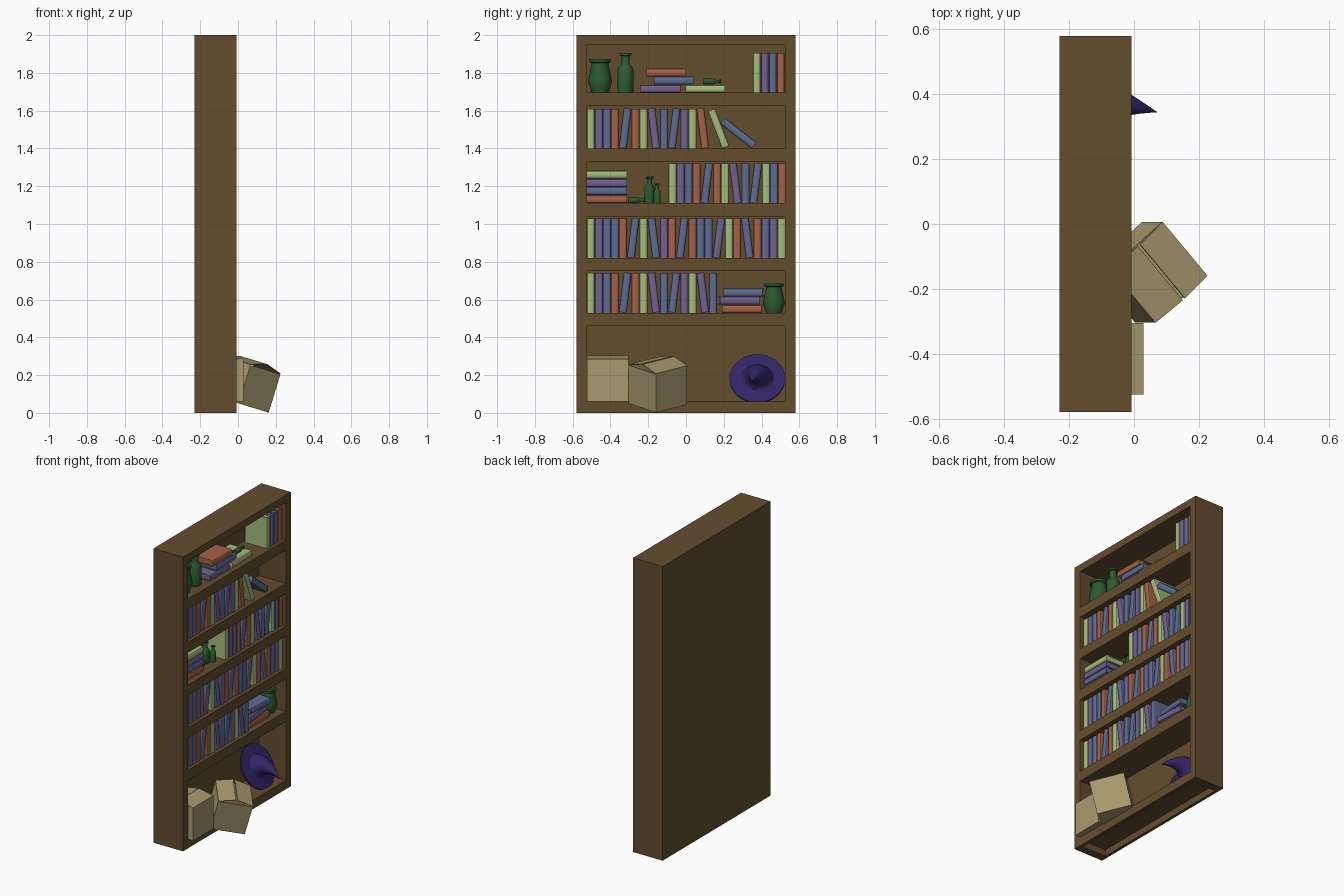
import bpy, bmesh, math
from mathutils import Matrix, Vector

if "Cube" in bpy.data.objects:
    bpy.data.objects.remove(bpy.data.objects["Cube"])

def material(name, col):
    m = bpy.data.materials.new(name)
    m.diffuse_color = (*col, 1)
    m.use_nodes = True
    m.node_tree.nodes["Principled BSDF"].inputs["Base Color"].default_value = m.diffuse_color
    return m

WOOD = material("dark_wood", (0.127, 0.074, 0.027))
GLASS = material("bottle_green", (0.024, 0.105, 0.029))
HAT = material("hat_indigo", (0.032, 0.018, 0.13))
CARD = material("cardboard", (0.40, 0.32, 0.155))
BOOK = {"G": material("book_green", (0.37, 0.51, 0.20)),
        "P": material("book_purple", (0.17, 0.12, 0.28)),
        "B": material("book_blue", (0.11, 0.15, 0.29)),
        "O": material("book_rust", (0.38, 0.12, 0.06))}

def add(name, mesh, matrix=None):
    ob = bpy.data.objects.new(name, mesh)
    bpy.context.collection.objects.link(ob)
    if matrix is not None:
        ob.matrix_world = matrix
    return ob

def finish(name, bm, mat, smooth=False):
    bmesh.ops.recalc_face_normals(bm, faces=bm.faces)
    if smooth:
        for f in bm.faces:
            f.smooth = True
        for e in bm.edges:
            if len(e.link_faces) == 2 and e.calc_face_angle() > math.radians(40):
                e.smooth = False
    me = bpy.data.meshes.new(name)
    bm.to_mesh(me)
    bm.free()
    me.materials.append(mat)
    return me

def cuboid(bm, x0, x1, y0, y1, z0, z1):
    m = Matrix.Translation(((x0+x1)/2, (y0+y1)/2, (z0+z1)/2)) @ Matrix.Diagonal((x1-x0, y1-y0, z1-z0, 1))
    bmesh.ops.create_cube(bm, size=1, matrix=m)

def board(name, *dims):
    bm = bmesh.new()
    cuboid(bm, *dims)
    add(name, finish(name, bm, WOOD))

# Case: sides, back, top, plinth rail, shelves
F, B, IN = -0.008, -0.23, 0.525
board("left_side", B, F, -0.58, -IN, 0, 2)
board("right_side", B, F, IN, 0.58, 0, 2)
board("back_panel", B, -0.21, -IN, IN, 0, 1.95)
board("top_board", B, F, -IN, IN, 1.95, 2)
board("bottom_rail", -0.03, F, -IN, IN, 0, 0.06)
board("bottom_board", -0.21, -0.03, -IN, IN, 0.045, 0.06)
SHELF = [0.53, 0.82, 1.11, 1.40, 1.695]
for z in SHELF:
    board("shelf", -0.21, F, -IN, IN, z - 0.07, z)

# Book mesh: wrapped cover with rounded spine, inset pages
T, H, D = 0.0415, 0.21, 0.165
def book_mesh(key):
    bm = bmesh.new()
    h, w = T / 2, T / 2 - 0.005
    pts = [(-D, -h)]
    for i in range(7):
        a = math.pi * (i / 6 - 0.5)
        pts.append((-0.01 + 0.01 * math.cos(a), h * math.sin(a)))
    pts += [(-D, h), (-D, w), (-0.012, w), (-0.012, -w), (-D, -w)]
    face = bm.faces.new([bm.verts.new((x, y, -H / 2)) for x, y in pts])
    ext = bmesh.ops.extrude_face_region(bm, geom=[face])
    bmesh.ops.translate(bm, vec=(0, 0, H), verts=[v for v in ext["geom"] if isinstance(v, bmesh.types.BMVert)])
    cuboid(bm, -D + 0.006, -0.011, -w, w, -H / 2 + 0.005, H / 2 - 0.005)
    return finish("book_" + key, bm, BOOK[key])
BOOKS = {k: book_mesh(k) for k in BOOK}
SPINE = -0.028

def standing(key, y, z, lean=0):
    a = math.radians(abs(lean))
    zc = z + H / 2 * math.cos(a) + T / 2 * math.sin(a)
    add("standing_book", BOOKS[key], Matrix.Translation((SPINE, y, zc)) @ Matrix.Rotation(-math.radians(lean), 4, 'X'))

def lying(key, y, z, yaw=0):
    add("lying_book", BOOKS[key], Matrix.Translation((SPINE - 0.012, y, z + T / 2))
        @ Matrix.Rotation(math.radians(yaw), 4, 'Z') @ Matrix.Rotation(math.pi / 2, 4, 'X'))

def row(seq, y, z):
    # "/" and "\" make the next book lean right or left
    lean = 0
    for c in seq:
        if c in "/\\":
            lean = 7 if c == "/" else -7
            continue
        step = 0.066 if lean else 0.0425
        standing(c, y + step / 2, z, lean)
        y += step
        lean = 0

row("GPBO/BOG\\PB/BPG\\PB", -IN, SHELF[0])
row("GPBBO/BG\\BPO/BOBB/PGO\\BOBPG", -IN, SHELF[1])
row("GPBO/BOG\\PB/BGBO", -0.093, SHELF[2])
row("GPBO/BOG\\PB/BPG\\O", -IN, SHELF[3])
standing("G", 0.172, SHELF[3], -21)
standing("B", 0.277, SHELF[3], -52)
row("GPBO", 0.353, SHELF[4])

# Stacked books
for i, (k, y, a) in enumerate([("O", 0.295, 0), ("P", 0.285, 4), ("B", 0.30, -3)]):
    lying(k, y, SHELF[0] + i * 0.0435, a)
for i, k in enumerate("OBPG"):
    lying(k, -0.418, SHELF[2] + i * 0.0435)
lying("P", -0.135, SHELF[4])
lying("G", 0.102, SHELF[4])
lying("B", -0.065, SHELF[4] + 0.0435)
lying("O", -0.105, SHELF[4] + 0.087)

# Vases and bottles: lathed profiles
VASE = [(0.0, 0), (0.045, 0), (0.063, 0.055), (0.061, 0.075), (0.045, 0.15), (0.045, 0.158),
        (0.056, 0.163), (0.056, 0.178), (0.044, 0.178), (0.040, 0.15), (0.0, 0.14)]
BOTTLE = [(0.0, 0), (0.040, 0), (0.042, 0.01), (0.042, 0.12), (0.036, 0.135), (0.024, 0.148), (0.022, 0.155),
          (0.022, 0.195), (0.031, 0.198), (0.031, 0.21), (0.02, 0.21), (0.018, 0.16), (0.0, 0.155)]

def lathe(name, prof, matrix, n=24):
    bm = bmesh.new()
    vs = [bm.verts.new((r, 0, z)) for r, z in prof]
    es = [bm.edges.new(p) for p in zip(vs, vs[1:])]
    bmesh.ops.spin(bm, geom=vs + es, cent=(0, 0, 0), axis=(0, 0, 1), angle=2 * math.pi, steps=n)
    bmesh.ops.remove_doubles(bm, verts=bm.verts, dist=1e-5)
    add(name, finish(name, bm, GLASS, True), matrix)

def at(x, y, z, sr=1, sz=1):
    return Matrix.Translation((x, y, z)) @ Matrix.Diagonal((sr, sr, sz, 1))

LIE = Matrix.Rotation(-math.pi / 2, 4, 'X')
lathe("large_vase", VASE, at(-0.10, -0.455, SHELF[4]))
lathe("small_vase", VASE, at(-0.10, 0.465, SHELF[0], 0.92, 0.87))
lathe("tall_bottle", BOTTLE, at(-0.10, -0.32, SHELF[4]))
lathe("medium_bottle", BOTTLE, at(-0.11, -0.193, SHELF[2], 0.64, 0.67))
lathe("small_bottle", BOTTLE, at(-0.08, -0.153, SHELF[2], 0.43, 0.5))
lathe("fallen_bottle", BOTTLE, at(-0.09, -0.307, SHELF[2] + 0.017) @ LIE @ at(0, 0, 0, 0.40, 0.42))
lathe("fallen_bottle_on_book", BOTTLE, at(-0.09, 0.09, SHELF[4] + 0.06) @ LIE @ at(0, 0, 0, 0.38, 0.45))

# Cardboard boxes: open shell with two sloping flaps
def carton(name, h, rise, gap, matrix):
    bm = bmesh.new()
    s = 0.11
    cuboid(bm, -s, s, -s, s, 0, h)
    bm.faces.ensure_lookup_table()
    bmesh.ops.delete(bm, geom=[f for f in bm.faces if f.calc_center_median().z > h - 0.001], context='FACES_ONLY')
    bmesh.ops.recalc_face_normals(bm, faces=bm.faces)
    for d in (1, -1):
        q = [(d * s, -s, h), (d * s, s, h), (d * gap, s, h + rise), (d * gap, -s, h + rise)]
        bm.faces.new([bm.verts.new(p) for p in (q if d > 0 else q[::-1])])
    ob = add(name, finish(name, bm, CARD), matrix)
    mod = ob.modifiers.new("thickness", 'SOLIDIFY')
    mod.thickness = 0.004

carton("upright_carton", 0.225, 0.02, 0.001, Matrix.Translation((-0.08, -0.415, 0.06)))
carton("tipped_carton", 0.212, 0.027, 0.004, Matrix.Translation((0.014, -0.149, 0.047))
       @ Matrix.Rotation(math.radians(17), 4, 'Y') @ Matrix.Rotation(math.radians(41), 4, 'Z'))

# Pointed hat leaning on the back: brim rings, then crown rings along a bent axis
c, tip = Vector((-0.115, 0.378, 0.183)), Vector((0.07, 0.345, 0.165))
n = Vector((0.87, 0, 0.5))
mid = c + n * 0.08
rings = [(c - n * 0.012, n, 0.001), (c - n * 0.012, n, 0.146), (c, n, 0.147), (c + n * 0.004, n, 0.083)]
for i in range(1, 11):
    t = i / 10
    p = c * (1 - t) ** 2 + mid * (2 * t * (1 - t)) + tip * t * t
    tan = ((mid - c) * (1 - t) + (tip - mid) * t).normalized()
    rings.append((p, tan, 0.08 * (1 - t) + 0.001))
bm = bmesh.new()
N = 32
loops = []
for p, ax, r in rings:
    u = Vector((0, 1, 0)).cross(ax).normalized()
    v = ax.cross(u)
    loops.append([bm.verts.new(p + (u * math.cos(k * math.tau / N) + v * math.sin(k * math.tau / N)) * r) for k in range(N)])
for a, b in zip(loops, loops[1:]):
    for k in range(N):
        bm.faces.new((a[k], a[(k + 1) % N], b[(k + 1) % N], b[k]))
bm.faces.new(loops[0][::-1])
bm.faces.new(loops[-1])
add("pointed_hat", finish("pointed_hat", bm, HAT, True))
